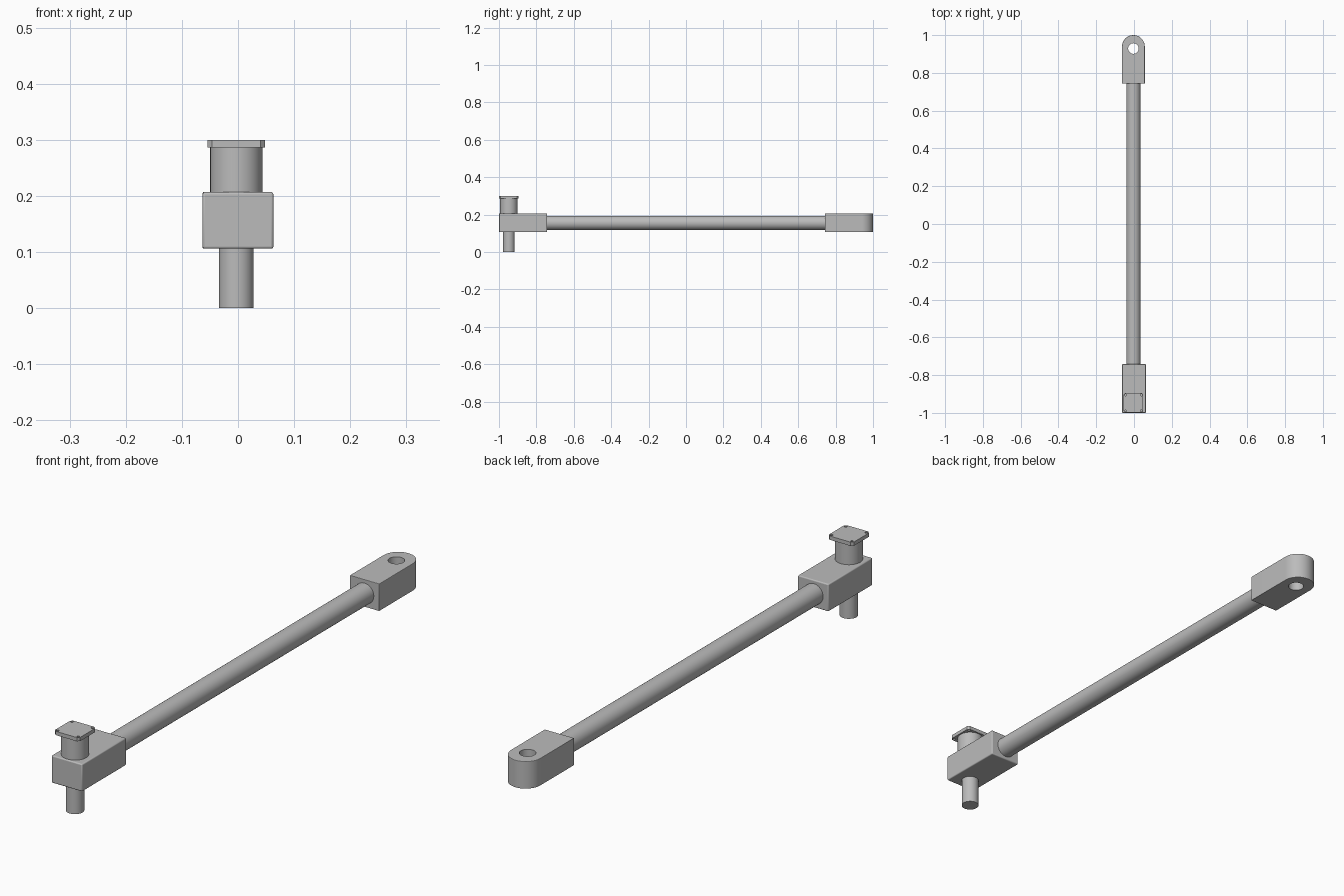
import bpy, bmesh
from math import pi, sin, cos

cube = bpy.data.objects.get("Cube")
if cube:
    bpy.data.objects.remove(cube)

# One plain metal for the whole linkage
metal = bpy.data.materials.new("grey metal")
metal.use_nodes = True
GREY = (0.5, 0.5, 0.5, 1)
metal.diffuse_color = GREY
metal.node_tree.nodes["Principled BSDF"].inputs["Base Color"].default_value = GREY

AXIS_X = -0.003        # shared centre line of rod, pin and bore
ROD_Z = 0.156
BLOCK_BOTTOM, BLOCK_TOP = 0.106, 0.207
PIN_Y, BORE_Y = -0.947, 0.929


def activate(obj):
    bpy.ops.object.select_all(action='DESELECT')
    obj.select_set(True)
    bpy.context.view_layer.objects.active = obj


def finish(obj, name):
    obj.name = name
    obj.data.materials.clear()
    obj.data.materials.append(metal)
    activate(obj)
    bpy.ops.object.shade_smooth_by_angle(angle=pi / 6)
    return obj


def cylinder(name, radius, start, end, along='Z', x=AXIS_X, y=PIN_Y, sides=48):
    mid = (start + end) / 2
    lying = along == 'Y'
    bpy.ops.mesh.primitive_cylinder_add(
        vertices=sides, radius=radius, depth=end - start,
        location=(x, mid, ROD_Z) if lying else (x, y, mid),
        rotation=(pi / 2 if lying else 0, 0, 0))
    return finish(bpy.context.object, name)


def prism(name, outline, bottom, top):
    bm = bmesh.new()
    face = bm.faces.new([bm.verts.new((x, y, bottom)) for x, y in outline])
    moved = bmesh.ops.extrude_face_region(bm, geom=[face])["geom"]
    bmesh.ops.translate(bm, vec=(0, 0, top - bottom),
                        verts=[v for v in moved if isinstance(v, bmesh.types.BMVert)])
    bmesh.ops.recalc_face_normals(bm, faces=bm.faces)
    mesh = bpy.data.meshes.new(name)
    bm.to_mesh(mesh)
    bm.free()
    obj = bpy.data.objects.new(name, mesh)
    bpy.context.collection.objects.link(obj)
    return finish(obj, name)


def apply_all(obj):
    activate(obj)
    for mod in list(obj.modifiers):
        bpy.ops.object.modifier_apply(modifier=mod.name)


def bevel(obj, width, segments=3):
    mod = obj.modifiers.new("rounded edges", 'BEVEL')
    mod.width, mod.segments = width, segments
    mod.limit_method = 'ANGLE'
    apply_all(obj)


def drill(obj, radius, x, y, sides):
    cutter = cylinder("drill_cutter", radius, 0.05, 0.35, x=x, y=y, sides=sides)
    cutter.hide_render = True
    mod = obj.modifiers.new("hole", 'BOOLEAN')
    mod.operation, mod.solver, mod.object = 'DIFFERENCE', 'EXACT', cutter
    apply_all(obj)
    bpy.data.objects.remove(cutter)


def rectangle(cx, cy, hx, hy):
    return [(cx - hx, cy - hy), (cx + hx, cy - hy), (cx + hx, cy + hy), (cx - hx, cy + hy)]


# Connecting rod
cylinder("connecting_rod", 0.038, -0.76, 0.76, along='Y')

# Front block with softened edges
front_block = prism("front_block", rectangle(0, -0.871, 0.063, 0.129),
                    BLOCK_BOTTOM, BLOCK_TOP)
bevel(front_block, 0.004)
finish(front_block, "front_block")

# Rear eye block with a half-round end and a vertical bore
R = 0.06
eye = [(AXIS_X - R, 0.743), (AXIS_X + R, 0.743)]
eye += [(AXIS_X + R * cos(i * pi / 32), 1 - R + R * sin(i * pi / 32)) for i in range(33)]
rear_block = prism("rear_eye_block", eye, BLOCK_BOTTOM, BLOCK_TOP)
bevel(rear_block, 0.002, 2)
drill(rear_block, 0.028, AXIS_X, BORE_Y, 40)
finish(rear_block, "rear_eye_block")

# Lower pin and upper collar
cylinder("lower_pin", 0.031, 0, 0.12)
cylinder("upper_collar", 0.0465, 0.2, 0.29)

# Square flange with clipped corners and four bolt holes
H, C = 0.0515, 0.008
corners = []
for sx, sy, swap in ((1, 1, 0), (-1, 1, 1), (-1, -1, 0), (1, -1, 1)):
    pair = [(sx * H, sy * (H - C)), (sx * (H - C), sy * H)]
    corners += pair[::-1] if swap else pair
flange = prism("top_flange", [(AXIS_X + x, PIN_Y + y) for x, y in corners], 0.286, 0.3)
for sx in (-1, 1):
    for sy in (-1, 1):
        drill(flange, 0.005, AXIS_X + sx * 0.042, PIN_Y + sy * 0.042, 16)
finish(flange, "top_flange")
